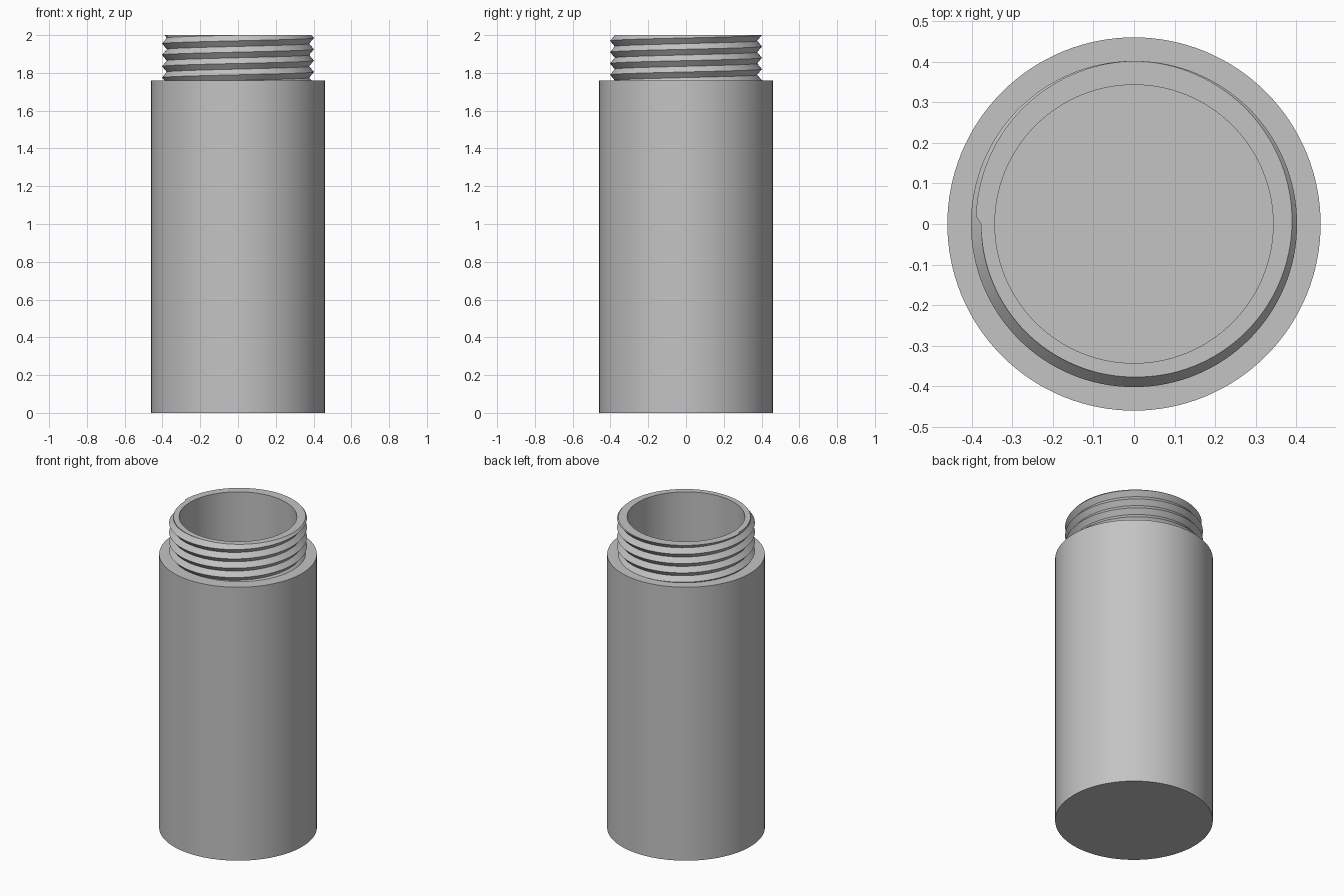
import bpy, bmesh
from math import cos, sin, pi, tau, floor

cube = bpy.data.objects.get("Cube")
if cube:
    bpy.data.objects.remove(cube, do_unlink=True)

SEG = 128
R_BODY, R_BORE = 0.46, 0.343
R_ROOT, R_CREST = 0.377, 0.402
Z_FLOOR, Z_SHOULDER, Z_TOP = 0.12, 1.76, 2.0
PITCH = 0.06

grey = bpy.data.materials.new("plain grey")
grey.use_nodes = True
grey.diffuse_color = (0.55, 0.55, 0.55, 1)
grey.node_tree.nodes["Principled BSDF"].inputs["Base Color"].default_value = grey.diffuse_color


def thread_radius(z, turn):
    """Symmetric V thread; a crest meets the top edge at a quarter turn."""
    phase = (z - Z_TOP) / PITCH - turn + 0.25
    return R_ROOT + (R_CREST - R_ROOT) * abs(1 - 2 * (phase - floor(phase)))


def sweep(name, column):
    """Join the (radius, z) columns given for each turn from 0 to 1."""
    bm = bmesh.new()
    previous = None
    for i in range(SEG + 1):
        a = tau * i / SEG
        verts = [bm.verts.new((r * cos(a), r * sin(a), z)) for r, z in column(i / SEG)]
        if previous:
            for j in range(len(verts) - 1):
                bm.faces.new((previous[j], verts[j], verts[j + 1], previous[j + 1]))
        previous = verts
    bmesh.ops.remove_doubles(bm, verts=bm.verts, dist=1e-5)
    bmesh.ops.dissolve_degenerate(bm, dist=1e-6, edges=bm.edges)
    mesh = bpy.data.meshes.new(name)
    bm.to_mesh(mesh)
    bm.free()
    mesh.materials.append(grey)
    obj = bpy.data.objects.new(name, mesh)
    bpy.context.collection.objects.link(obj)
    bpy.ops.object.select_all(action="DESELECT")
    obj.select_set(True)
    bpy.context.view_layer.objects.active = obj
    bpy.ops.object.shade_smooth_by_angle(angle=pi / 6)
    return obj


# Hollow body: base, outer wall, shoulder, bore and inner floor
def body_column(turn):
    return [(0, 0), (R_BODY, 0), (R_BODY, Z_SHOULDER), (R_BORE, Z_SHOULDER),
            (R_BORE, Z_FLOOR), (0, Z_FLOOR)]


# Neck: helical thread outside, flat rim, straight bore inside
def neck_column(turn):
    points = []
    for k in range(-12, 4):
        z = Z_TOP + PITCH * (turn - 0.25 + k / 2)
        z = min(max(z, Z_SHOULDER), Z_TOP)
        r = thread_radius(z, turn)
        # The thread starts with a step on the upper edge
        if 0.5 <= turn < 0.75 and z > Z_TOP - PITCH * (0.75 - turn) - 1e-6:
            r = R_ROOT
        points.append((r, z))
    return points + [(R_BORE, Z_TOP), (R_BORE, Z_SHOULDER)]


sweep("bottle_body", body_column)
sweep("threaded_neck", neck_column)
